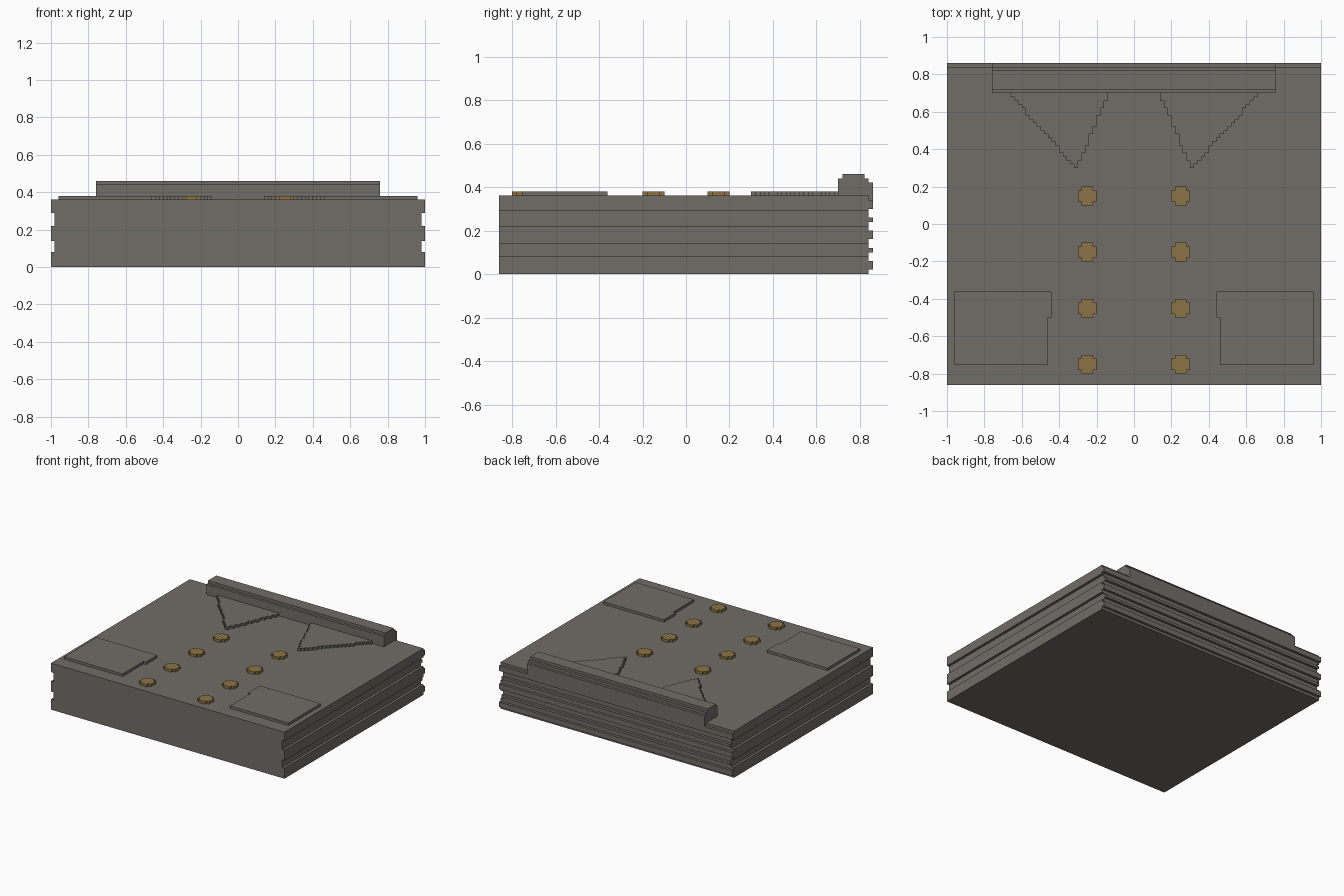
import bpy, bmesh

if "Cube" in bpy.data.objects:
    bpy.data.objects.remove(bpy.data.objects["Cube"])


def material(name, rgb):
    m = bpy.data.materials.new(name)
    m.diffuse_color = (*rgb, 1)
    m.use_nodes = True
    m.node_tree.nodes["Principled BSDF"].inputs["Base Color"].default_value = m.diffuse_color
    return m


STONE = material("warm grey stone", (0.165, 0.155, 0.14))
BRASS = material("aged brass", (0.26, 0.175, 0.06))


def extrude(name, outline, lift, mat):
    """Closed outline of 3D points pushed along the vector lift."""
    bm = bmesh.new()
    face = bm.faces.new([bm.verts.new(p) for p in outline])
    new = bmesh.ops.extrude_face_region(bm, geom=[face])["geom"]
    bmesh.ops.translate(bm, vec=lift, verts=[v for v in new if isinstance(v, bmesh.types.BMVert)])
    bmesh.ops.recalc_face_normals(bm, faces=bm.faces)
    mesh = bpy.data.meshes.new(name)
    bm.to_mesh(mesh)
    bm.free()
    mesh.materials.append(mat)
    obj = bpy.data.objects.new(name, mesh)
    bpy.context.collection.objects.link(obj)
    return obj


def plate(name, outline, mat=STONE):
    """Thin raised plate lying on the slab."""
    return extrude(name, [(x, y, 0.36) for x, y in outline], (0, 0, 0.02), mat)


# Slab with two grooves along each side
half = [(1, 0), (1, 0.08), (0.98, 0.08), (0.98, 0.14), (1, 0.14), (1, 0.22),
        (0.98, 0.22), (0.98, 0.29), (1, 0.29), (1, 0.36)]
section = half + [(-x, z) for x, z in reversed(half)]
extrude("slab", [(x, -0.86, z) for x, z in section], (0, 1.70, 0), STONE)

# Ribs across the back, alternating wide and narrow
for i, (z0, z1, w) in enumerate([(0.02, 0.06, 1), (0.10, 0.12, 0.98), (0.16, 0.20, 1),
                                 (0.24, 0.26, 0.98), (0.30, 0.34, 1)]):
    extrude(f"back_rib_{i + 1}", [(-w, 0.84, z0), (w, 0.84, z0), (w, 0.84, z1), (-w, 0.84, z1)],
            (0, 0.02, 0), STONE)

# Stepped bar along the back edge
bar = [(0.70, 0.36), (0.70, 0.44), (0.72, 0.44), (0.72, 0.46), (0.82, 0.46), (0.82, 0.44),
       (0.84, 0.44), (0.84, 0.42), (0.86, 0.42), (0.86, 0.34), (0.84, 0.34), (0.84, 0.36)]
extrude("back_bar", [(-0.76, y, z) for y, z in bar], (1.52, 0, 0), STONE)

# Stair-edged triangles: 20 rows widening towards the bar
inner, outer = [], []
for i in range(20):
    y0, y1 = 0.30 + 0.02 * i, 0.32 + 0.02 * i
    a = 0.02 * round(15 - 8 * i / 19)
    b = 0.02 * round(16 + 17 * i / 19)
    inner += [(a, y0), (a, y1)]
    outer += [(b, y0), (b, y1)]
triangle = []
for p in outer + inner[::-1]:
    if not triangle or p != triangle[-1]:
        triangle.append(p)

pad = [(0.46, -0.755), (0.96, -0.755), (0.96, -0.36), (0.44, -0.36), (0.44, -0.50), (0.46, -0.50)]

# Round studs with stepped corners
corner = [(0.05, 0.03), (0.03, 0.03), (0.03, 0.05)]
stud = []
for _ in range(4):
    stud += corner
    corner = [(-y, x) for x, y in corner]

for side, s in (("right", 1), ("left", -1)):
    plate(f"{side}_triangle", [(s * x, y) for x, y in triangle])
    plate(f"{side}_front_pad", [(s * x, y) for x, y in pad])
    for i in range(4):
        plate(f"{side}_stud_{i + 1}",
              [(s * 0.25 + x, 0.15 - 0.30 * i + y) for x, y in stud], BRASS)
